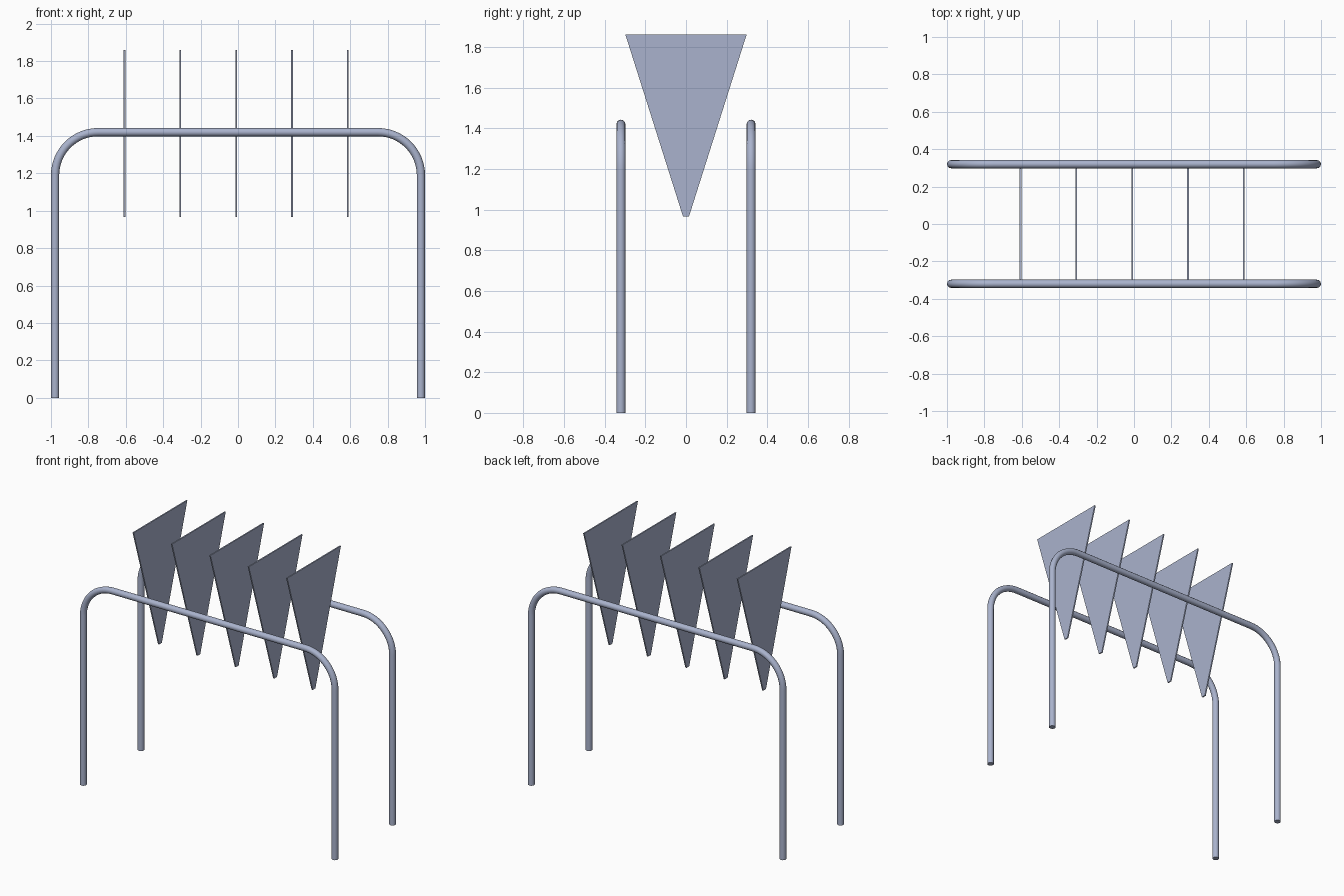
import bpy
from math import cos, sin, pi, radians

cube = bpy.data.objects.get("Cube")
if cube:
    bpy.data.objects.remove(cube, do_unlink=True)

steel = bpy.data.materials.new("blue_grey_steel")
steel.use_nodes = True
colour = (0.40, 0.45, 0.61, 1)
steel.diffuse_color = colour
steel.node_tree.nodes["Principled BSDF"].inputs["Base Color"].default_value = colour

LEG_X, RAIL_Y, RAIL_Z = 0.978, 0.32, 1.42
BEND, TUBE = 0.23, 0.022


def bent_tube(name, y):
    """Hoop of round tube: leg, quarter bend, top rail, quarter bend, leg."""
    bend = [(LEG_X - BEND + BEND * cos(a), RAIL_Z - BEND + BEND * sin(a))
            for a in (i * pi / 32 for i in range(17))]
    half = [(LEG_X, 0)] + bend
    path = half + [(-x, z) for x, z in reversed(half)]
    curve = bpy.data.curves.new(name, "CURVE")
    curve.dimensions = "3D"
    curve.bevel_depth = TUBE
    curve.bevel_resolution = 4
    curve.use_fill_caps = True
    spline = curve.splines.new("POLY")
    spline.points.add(len(path) - 1)
    for point, (x, z) in zip(spline.points, path):
        point.co = (x, y, z, 1)
    curve.materials.append(steel)
    obj = bpy.data.objects.new(name, curve)
    bpy.context.collection.objects.link(obj)
    bpy.ops.object.select_all(action="DESELECT")
    obj.select_set(True)
    bpy.context.view_layer.objects.active = obj
    bpy.ops.object.convert(target="MESH")
    bpy.ops.object.shade_smooth_by_angle(angle=radians(40))


def blade(name, x):
    """Thin upright plate, tapering down to a narrow blunt tip."""
    outline = [(-0.015, 0.967), (0.015, 0.967), (0.298, 1.86), (-0.298, 1.86)]
    t = 0.0045
    verts = [(x + s, y, z) for s in (-t, t) for y, z in outline]
    sides = [(i, (i + 1) % 4, (i + 1) % 4 + 4, i + 4) for i in range(4)]
    mesh = bpy.data.meshes.new(name)
    mesh.from_pydata(verts, [], [(3, 2, 1, 0), (4, 5, 6, 7)] + sides)
    mesh.materials.append(steel)
    bpy.context.collection.objects.link(bpy.data.objects.new(name, mesh))


# Front and back hoops
bent_tube("front_hoop", -RAIL_Y)
bent_tube("back_hoop", RAIL_Y)

# Row of hanging blades
for i in range(5):
    blade(f"blade_{i + 1}", -0.607 + i * 0.2985)
